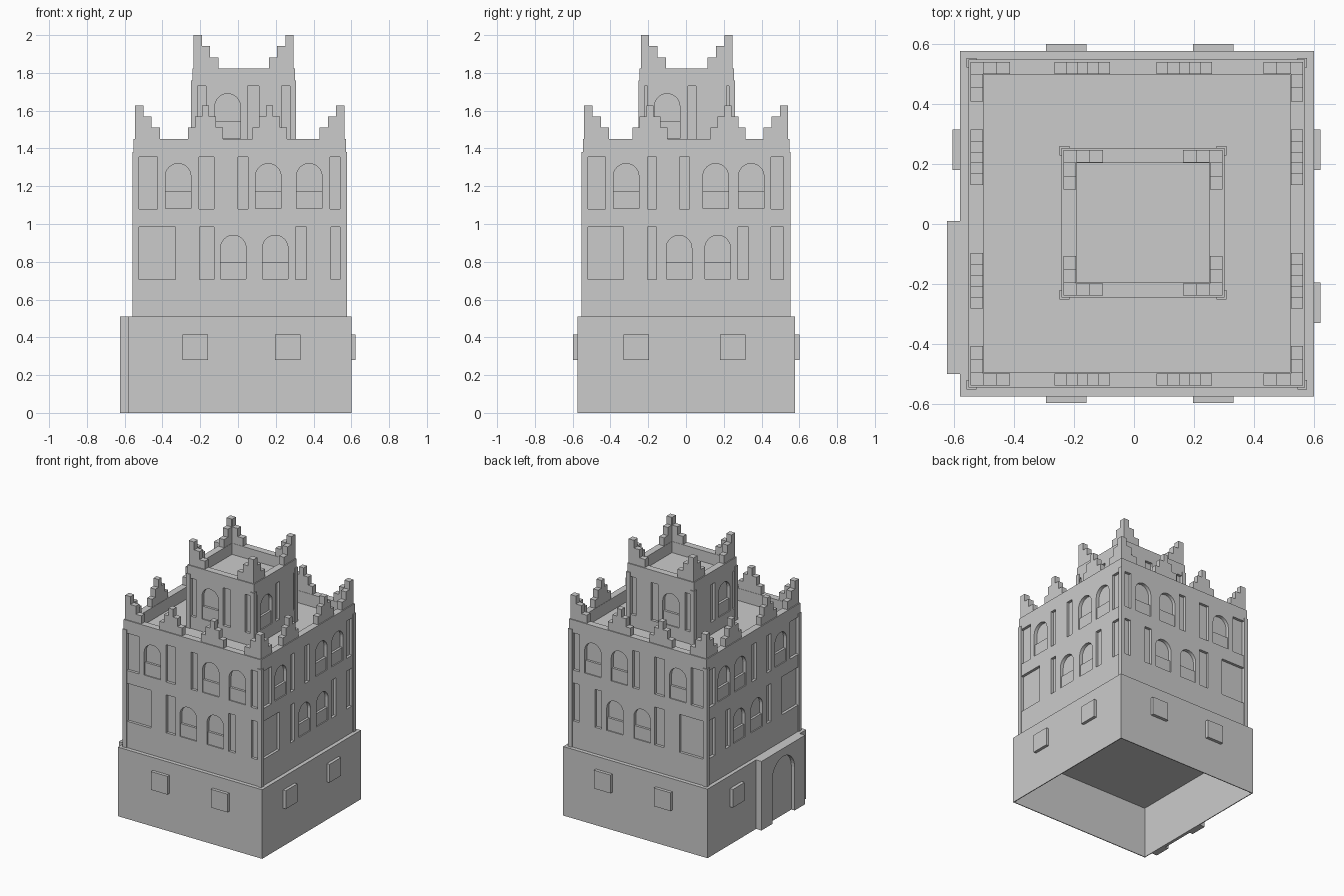
import bpy, bmesh, math

if "Cube" in bpy.data.objects:
    bpy.data.objects.remove(bpy.data.objects["Cube"])


def add_box(bm, x0, x1, y0, y1, z0, z1):
    v = [bm.verts.new((x, y, z)) for z in (z0, z1)
         for x, y in ((x0, y0), (x1, y0), (x1, y1), (x0, y1))]
    for f in ((3, 2, 1, 0), (4, 5, 6, 7), (0, 1, 5, 4), (1, 2, 6, 5), (2, 3, 7, 6), (3, 0, 4, 7)):
        bm.faces.new([v[i] for i in f])


def add_prism(bm, profile, axis, d0, d1):
    # profile holds (u, z); axis is the extrusion direction
    def pt(u, z, d):
        return (u, d, z) if axis == 'y' else (d, u, z)
    rings = [[bm.verts.new(pt(u, z, d)) for u, z in profile] for d in (d0, d1)]
    n = len(profile)
    bm.faces.new(rings[0])
    bm.faces.new(rings[1][::-1])
    for i in range(n):
        j = (i + 1) % n
        bm.faces.new((rings[0][j], rings[0][i], rings[1][i], rings[1][j]))


def finish(bm, name):
    bmesh.ops.recalc_face_normals(bm, faces=bm.faces)
    me = bpy.data.meshes.new(name)
    bm.to_mesh(me)
    bm.free()
    ob = bpy.data.objects.new(name, me)
    bpy.context.collection.objects.link(ob)
    return ob


def make_box(name, *b):
    bm = bmesh.new()
    add_box(bm, *b)
    return finish(bm, name)


def cut(ob, cutter):
    m = ob.modifiers.new("cut", 'BOOLEAN')
    m.operation = 'DIFFERENCE'
    m.solver = 'EXACT'
    m.object = cutter
    bpy.context.view_layer.objects.active = ob
    bpy.ops.object.modifier_apply(modifier=m.name)
    bpy.data.objects.remove(cutter)


def arch(c, w, z0, top):
    r = w / 2
    return [(c - r, z0), (c + r, z0)] + [
        (c + r * math.cos(math.pi * i / 16), top - r + r * math.sin(math.pi * i / 16)) for i in range(17)]


def merlon(bm, axis, start, step, heights, base, d0, d1):
    # stepped battlement: one cell per height, single outline
    prof = [(start, base)]
    for i, h in enumerate(heights):
        prof += [(start + i * step, base + h), (start + (i + 1) * step, base + h)]
    prof.append((start + len(heights) * step, base))
    add_prism(bm, prof, axis, d0, d1)


def storey(name, ext, z0, z1, rows, floor, post_top, mids):
    x0, x1, y0, y1 = ext
    body = make_box(name + "_walls", x0, x1, y0, y1, z0, z1)
    cutter, sills = bmesh.new(), bmesh.new()
    faces = (('y', y0, 1), ('y', y1, -1), ('x', x0, 1), ('x', x1, -1))
    for lo, hi, top, panels, arches in rows:
        for axis, d, s in faces:
            for a, b in panels[axis]:
                add_prism(cutter, [(a, lo), (b, lo), (b, hi), (a, hi)], axis, d - s * .05, d + s * .02)
            for c in arches[axis]:
                add_prism(cutter, arch(c, .135, lo + .003, top), axis, d - s * .05, d + s * .025)
                u0, u1 = c - .0675, c + .0675
                add_prism(sills, [(u0, lo), (u1, lo), (u1, lo + .095), (u0, lo + .095)],
                          axis, d + s * .008, d + s * .03)
    # sunken roof terrace behind the parapet
    add_box(cutter, x0 + .05, x1 - .05, y0 + .05, y1 - .05, floor, z1 + .1)
    cut(body, finish(cutter, "cutter"))
    finish(sills, name + "_arch_sills")

    # slim strips wrapping the corners
    posts = bmesh.new()
    for xa, sx in ((x0, 1), (x1, -1)):
        for ya, sy in ((y0, 1), (y1, -1)):
            o, w = .006, .026
            xs = sorted((xa - sx * o, xa + sx * w))
            ys = sorted((ya - sy * o, ya + sy * w))
            thin_x = sorted((xa - sx * o, xa + sx * .004))
            thin_y = sorted((ya - sy * o, ya + sy * .004))
            add_box(posts, *xs, *thin_y, z0, post_top)
            add_box(posts, *thin_x, *ys, z0, post_top)
    finish(posts, name + "_corner_strips")

    # stepped battlements
    bm = bmesh.new()
    corner = (.178, .12, .06)
    for axis, d, s in faces:
        a, b = (x0, x1) if axis == 'y' else (y0, y1)
        d0, d1 = d + s * .007, d + s * .048
        merlon(bm, axis, a + .007, .044, corner, z1, d0, d1)
        merlon(bm, axis, b - .007, -.044, corner, z1, d0, d1)
        for m in mids[axis]:
            merlon(bm, axis, m - .0925, .037, (.06, .12, .178, .12, .06), z1, d0, d1)
    finish(bm, name + "_battlements")


# hollow base, open underneath
base = make_box("base", -.58, .60, -.575, .577, 0, .51)
cut(base, make_box("cutter", -.574, .594, -.569, .571, -.1, .385))

# small raised windows around the base
bm = bmesh.new()
for x in (-.293, .197):
    for ya, yb in ((-.598, -.57), (.57, .6)):
        add_box(bm, x, x + .135, ya, yb, .28, .415)
for xa, xb, y in ((.595, .622, -.33), (.595, .622, .18), (-.605, -.575, .18)):
    add_box(bm, xa, xb, y, y + .135, .28, .415)
finish(bm, "base_windows")

# entrance portal on the left side
portal = make_box("entrance_portal", -.624, -.578, -.5, .01, 0, .51)
bm = bmesh.new()
add_prism(bm, arch(-.247, .26, -.05, .45), 'x', -.7, -.597)
cut(portal, finish(bm, "cutter"))

# main tower with two arcaded rows
lower = (.705, .985, .94,
         {'y': ((-.525, -.33), (-.205, -.127), (.305, .362), (.492, .54)),
          'x': ((-.525, -.33), (-.205, -.157), (.275, .33), (.45, .515))},
         {'y': (-.025, .197), 'x': (-.037, .168)})
upper = (1.08, 1.355, 1.32,
         {'y': ((-.525, -.425), (-.207, -.127), (0, .052), (.487, .54)),
          'x': ((-.525, -.425), (-.205, -.157), (-.035, .018), (.45, .515))},
         {'y': (-.317, .16, .377), 'x': (-.317, .157, .345)})
storey("main_tower", (-.552, .571, -.546, .548), .51, 1.45, (lower, upper), 1.36, 1.38,
       {'y': (-.172, .168), 'x': (-.19, .222)})

# upper turret
row = (1.45, 1.73, 1.69,
       {'y': ((-.215, -.17), (.05, .11), (.23, .275)),
        'x': ((-.228, -.205), (.01, .052), (.215, .24))},
       {'y': (-.055,), 'x': (-.1,)})
storey("turret", (-.242, .302, -.246, .254), 1.35, 1.822, (row,), 1.74, 1.76, {'y': (), 'x': ()})
